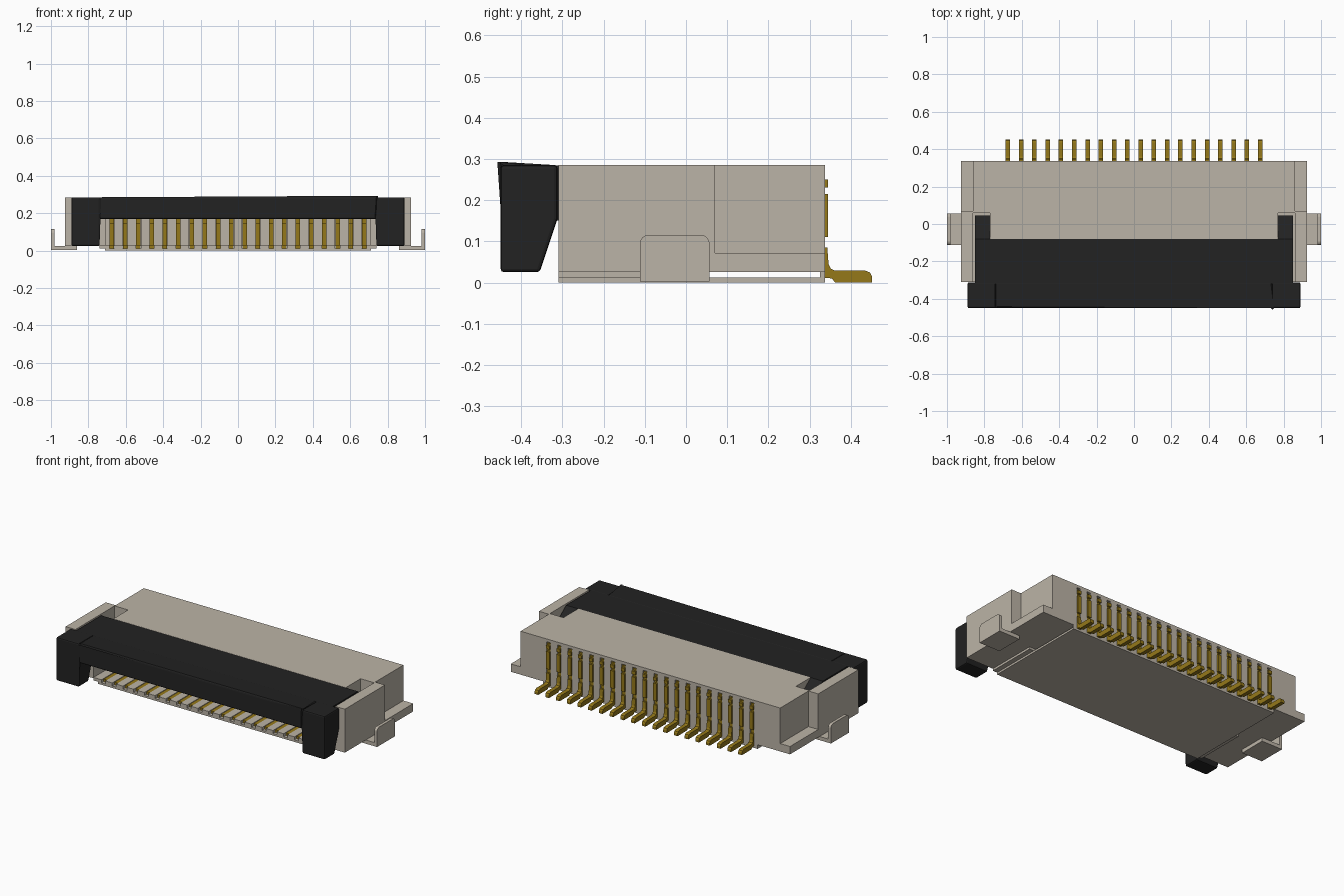
import bpy, bmesh, math
from mathutils import Vector

cube = bpy.data.objects.get("Cube")
if cube:
    bpy.data.objects.remove(cube, do_unlink=True)


def material(name, rgb):
    m = bpy.data.materials.new(name)
    m.use_nodes = True
    m.diffuse_color = (*rgb, 1)
    b = m.node_tree.nodes["Principled BSDF"]
    b.inputs["Base Color"].default_value = (*rgb, 1)
    b.inputs["Roughness"].default_value = 0.6
    return m


BEIGE = material("beige plastic", (0.50, 0.455, 0.385))
BLACK = material("black plastic", (0.016, 0.016, 0.016))
GOLD = material("gold contact", (0.30, 0.19, 0.01))


def add_box(bm, x0, x1, y0, y1, z0, z1):
    add_profile(bm, [(y0, z0), (y1, z0), (y1, z1), (y0, z1)], x0, x1)


def add_profile(bm, pts, x0, x1):
    """Extrude a (y, z) outline from x0 to x1."""
    a = [bm.verts.new((x0, y, z)) for y, z in pts]
    f = bm.faces.new(a)
    r = bmesh.ops.extrude_face_region(bm, geom=[f])
    vs = [v for v in r["geom"] if isinstance(v, bmesh.types.BMVert)]
    bmesh.ops.translate(bm, verts=vs, vec=Vector((x1 - x0, 0, 0)))


def finish(name, bm, mat, bevel=0, mirror=False):
    bmesh.ops.recalc_face_normals(bm, faces=bm.faces)
    me = bpy.data.meshes.new(name)
    bm.to_mesh(me)
    bm.free()
    me.materials.append(mat)
    ob = bpy.data.objects.new(name, me)
    bpy.context.collection.objects.link(ob)
    if bevel:
        m = ob.modifiers.new("soft edges", "BEVEL")
        m.width, m.segments = bevel, 2
        m.limit_method = "ANGLE"
        m.angle_limit = math.radians(40)
    if mirror:
        m = ob.modifiers.new("mirror", "MIRROR")
        m.use_mirror_merge = False
    return ob


N, PITCH, PIN_W = 20, 0.071, 0.024
pin_x = [(i - (N - 1) / 2) * PITCH for i in range(N)]
rib_x = [(i - N / 2) * PITCH for i in range(N + 1)]

# Housing centre: stepped section with an open mouth at the front
bm = bmesh.new()
add_profile(bm, [(-0.08, 0.172), (0.0, 0.172), (0.0, 0.025), (0.325, 0.025),
                 (0.325, 0.268), (0.337, 0.268), (0.337, 0.285), (-0.08, 0.285)],
            -0.77, 0.77)
finish("housing_centre", bm, BEIGE)

# Base plate under the mouth
bm = bmesh.new()
add_box(bm, -0.71, 0.71, -0.31, 0.337, 0.0, 0.012)
finish("base_plate", bm, BEIGE)

# Ribs between the contacts, on the mouth floor and on the back wall
bm = bmesh.new()
for x in rib_x:
    h = 0.0225
    x0, x1 = max(x - h, -0.71), min(x + h, 0.71)
    add_box(bm, x0, x1, -0.31, 0.0, 0.012, 0.03)
    add_box(bm, x0, x1, -0.04, 0.0, 0.03, 0.172)
    add_box(bm, x0, x1, 0.325, 0.337, 0.012, 0.268)
finish("contact_ribs", bm, BEIGE)

# Housing ends: floor of the arm pocket, rear corner, ledge and side wall
bm = bmesh.new()
add_box(bm, 0.74, 0.86, -0.31, 0.06, 0.025, 0.15)
add_box(bm, 0.71, 0.74, -0.31, 0.0, 0.012, 0.03)
add_box(bm, 0.77, 0.86, 0.06, 0.337, 0.025, 0.285)
add_box(bm, 0.71, 0.77, 0.325, 0.337, 0.025, 0.268)
add_profile(bm, [(-0.31, 0.025), (0.337, 0.025), (0.337, 0.072), (0.07, 0.072),
                 (0.07, 0.285), (-0.31, 0.285)], 0.86, 0.925)
finish("housing_ends", bm, BEIGE, mirror=True)

# Solder brackets: flat foot and upright tab with rounded top corners
bm = bmesh.new()
add_box(bm, 0.86, 0.985, -0.112, 0.057, 0.003, 0.025)
c = 0.02
tab = [(-0.112, 0.003), (0.057, 0.003)]
for cy, start in ((0.057 - c, 0), (-0.112 + c, 90)):
    for k in range(5):
        a = math.radians(start + 22.5 * k)
        tab.append((cy + c * math.cos(a), 0.115 - c + c * math.sin(a)))
add_profile(bm, tab, 0.982, 1.0)
finish("solder_brackets", bm, BEIGE, mirror=True)

# Slider: front bar with two slanted legs
bm = bmesh.new()
add_box(bm, -0.74, 0.74, -0.45, -0.31, 0.17, 0.285)
for s in (-1, 1):
    add_profile(bm, [(-0.45, 0.025), (-0.355, 0.025), (-0.312, 0.155),
                     (-0.312, 0.285), (-0.45, 0.285)], s * 0.74, s * 0.89)
bmesh.ops.remove_doubles(bm, verts=bm.verts, dist=0.0001)
finish("slider_legs", bm, BLACK, bevel=0.008)

# Slider tongue and the arms that slope down into the pockets
bm = bmesh.new()
add_box(bm, -0.77, 0.77, -0.32, -0.08, 0.17, 0.284)
for s in (-1, 1):
    add_profile(bm, [(-0.32, 0.15), (0.045, 0.15), (0.045, 0.19),
                     (-0.08, 0.284), (-0.32, 0.284)], s * 0.77, s * 0.85)
finish("slider_tongue", bm, BLACK)

# Contacts: inner beams, rear stem with raised pads, and solder tail
bm = bmesh.new()
tail = [(0.325, 0.085), (0.343, 0.085), (0.346, 0.045), (0.351, 0.034),
        (0.36, 0.029), (0.435, 0.029), (0.447, 0.024), (0.452, 0.014),
        (0.452, 0.0), (0.362, 0.0), (0.354, 0.01), (0.325, 0.012)]
for x in pin_x:
    x0, x1 = x - PIN_W / 2, x + PIN_W / 2
    add_box(bm, x0, x1, -0.29, -0.015, 0.012, 0.027)
    add_box(bm, x0, x1, -0.06, -0.015, 0.027, 0.172)
    add_box(bm, x0, x1, -0.28, -0.06, 0.145, 0.168)
    add_box(bm, x0, x1, 0.325, 0.333, 0.085, 0.26)
    add_box(bm, x0, x1, 0.333, 0.345, 0.23, 0.25)
    add_box(bm, x0, x1, 0.333, 0.345, 0.11, 0.215)
    add_profile(bm, tail, x0, x1)
finish("contacts", bm, GOLD)
